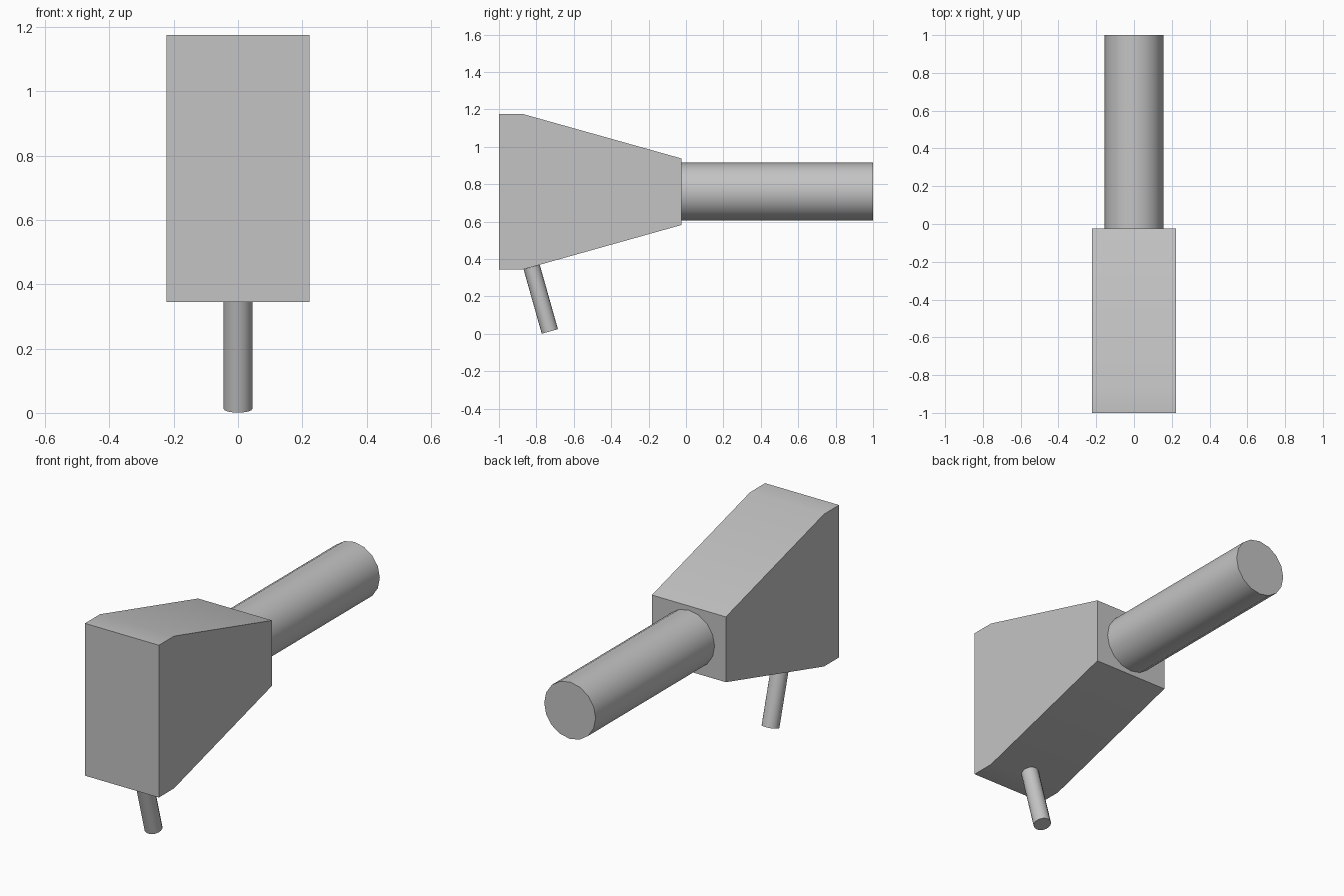
import bpy
import bmesh
from math import radians
from mathutils import Vector

cube = bpy.data.objects.get("Cube")
if cube:
    bpy.data.objects.remove(cube, do_unlink=True)

grey = bpy.data.materials.new("plain grey")
grey.use_nodes = True
colour = (0.55, 0.55, 0.55, 1)
grey.diffuse_color = colour
grey.node_tree.nodes["Principled BSDF"].inputs["Base Color"].default_value = colour


def finish(obj):
    """Apply the colour and smooth shading with sharp edges kept."""
    obj.data.materials.clear()
    obj.data.materials.append(grey)
    bpy.ops.object.select_all(action="DESELECT")
    obj.select_set(True)
    bpy.context.view_layer.objects.active = obj
    bpy.ops.object.shade_smooth_by_angle(angle=radians(30))


def prism(name, profile, half_width):
    """Extrude a side (y, z) profile across x."""
    bm = bmesh.new()
    face = bm.faces.new([bm.verts.new((-half_width, y, z)) for y, z in profile])
    side = bmesh.ops.extrude_face_region(bm, geom=[face])["geom"]
    moved = [v for v in side if isinstance(v, bmesh.types.BMVert)]
    bmesh.ops.translate(bm, verts=moved, vec=(2 * half_width, 0, 0))
    bmesh.ops.recalc_face_normals(bm, faces=bm.faces)
    mesh = bpy.data.meshes.new(name)
    bm.to_mesh(mesh)
    bm.free()
    obj = bpy.data.objects.new(name, mesh)
    bpy.context.collection.objects.link(obj)
    finish(obj)


def rod(name, start, end, radius, sides):
    """Capped cylinder between two points."""
    start, end = Vector(start), Vector(end)
    axis = end - start
    bpy.ops.mesh.primitive_cylinder_add(
        vertices=sides, radius=radius, depth=axis.length,
        location=(start + end) / 2,
        rotation=axis.to_track_quat("Z", "Y").to_euler())
    obj = bpy.context.object
    obj.name = name
    finish(obj)


# Wedge-shaped head, tapering towards the back
mid, front_half, back_half = 0.76, 0.415, 0.178
upper = [(-1, front_half), (-0.87, front_half), (-0.025, back_half)]
profile = [(y, mid + h) for y, h in upper] + [(y, mid - h) for y, h in reversed(upper)]
prism("head", profile, 0.223)

# Thick handle out of the back
rod("handle", (0, -0.025, mid), (0, 1, mid), 0.155, 16)

# Thin peg square to the sloping underside
rod("peg", (0, -0.825, 0.357), (0, -0.728, 0.013), 0.045, 16)
